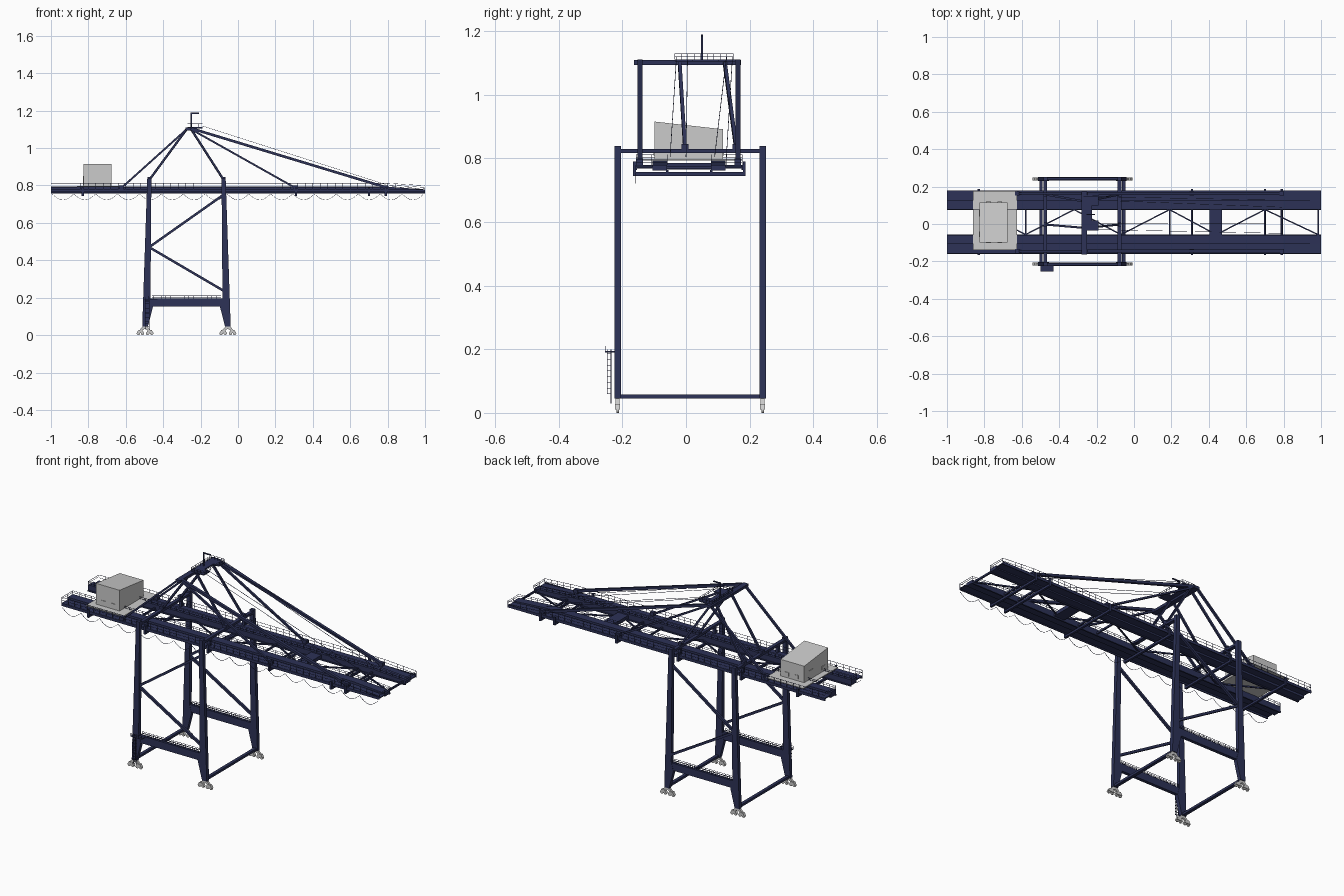
import bpy, bmesh, math
from mathutils import Vector as V

if "Cube" in bpy.data.objects:
    bpy.data.objects.remove(bpy.data.objects["Cube"])

navy = bpy.data.materials.new("navy_paint")
navy.diffuse_color = (0.026, 0.032, 0.095, 1)
navy.use_nodes = True
navy.node_tree.nodes["Principled BSDF"].inputs["Base Color"].default_value = navy.diffuse_color
CX, CY = -0.2755, 0.013          # centre of the portal frame
mx = lambda x: 2 * CX - x        # mirror across the portal in x


def finish(name, bm, mat=navy):
    bmesh.ops.recalc_face_normals(bm, faces=bm.faces)
    me = bpy.data.meshes.new(name)
    bm.to_mesh(me)
    bm.free()
    ob = bpy.data.objects.new(name, me)
    bpy.context.collection.objects.link(ob)
    if mat:
        me.materials.append(mat)
    return ob


def add_hexa(bm, c):
    v = [bm.verts.new(p) for p in c]
    for f in ((0, 1, 2, 3), (4, 5, 6, 7), (0, 1, 5, 4), (1, 2, 6, 5), (2, 3, 7, 6), (3, 0, 4, 7)):
        bm.faces.new([v[i] for i in f])


def bars(name, segs, mat=navy):
    """Square bars, each (start, end, width, height)."""
    bm = bmesh.new()
    for p, q, w, h in segs:
        p, q = V(p), V(q)
        d = (q - p).normalized()
        s = d.cross(V((0, 0, 1))) if abs(d.z) < 0.999 else V((1, 0, 0))
        s.normalize()
        u = s.cross(d)
        off = [s * a * w / 2 + u * b * h / 2 for a, b in ((-1, -1), (1, -1), (1, 1), (-1, 1))]
        add_hexa(bm, [p + o for o in off] + [q + o for o in off])
    return finish(name, bm, mat)


def boxes(name, items, mat=navy):
    """Boxes given as (x0, x1, y0, y1, z0, z1)."""
    bm = bmesh.new()
    for x0, x1, y0, y1, z0, z1 in items:
        r = [(x0, y0), (x1, y0), (x1, y1), (x0, y1)]
        add_hexa(bm, [(x, y, z0) for x, y in r] + [(x, y, z1) for x, y in r])
    return finish(name, bm, mat)


def prism(name, prof, a, b, axis='y', mat=navy):
    """Profile extruded along y (xz profile) or x (yz profile)."""
    bm = bmesh.new()
    put = (lambda u, w, t: (u, t, w)) if axis == 'y' else (lambda u, w, t: (t, u, w))
    A = [bm.verts.new(put(u, w, a)) for u, w in prof]
    B = [bm.verts.new(put(u, w, b)) for u, w in prof]
    bm.faces.new(A)
    bm.faces.new(B)
    n = len(prof)
    for i in range(n):
        bm.faces.new((A[i], A[(i + 1) % n], B[(i + 1) % n], B[i]))
    return finish(name, bm, mat)


def rail(p, q, h=0.019, step=0.04, t=0.0015):
    """Handrail segments: posts, top rail and mid rail."""
    p, q, up = V(p), V(q), V((0, 0, h))
    n = max(1, round((q - p).length / step))
    out = [(p + up, q + up, t, t), (p + up / 2, q + up / 2, t, t)]
    for i in range(n + 1):
        c = p.lerp(q, i / n)
        out.append((c, c + up, t, t))
    return out


# Portal legs, sill beams, braces and bogies
leg = [(-.485, .84), (-.463, .84), (-.468, .2), (-.455, .15), (-.482, .045), (-.512, .045)]
for side, y in (("front", -.215), ("back", .241)):
    prism(f"{side}_left_leg", leg, y - .0105, y + .0105)
    prism(f"{side}_right_leg", [(mx(x), z) for x, z in leg], y - .0105, y + .0105)
    boxes(f"{side}_sill_beam", [(-.47, mx(-.47), y - .009, y + .009, .153, .195)])
    bars(f"{side}_diagonal_braces", [((-.085, y, .745), (-.475, y, .47), .013, .013),
                                     ((-.475, y, .47), (-.065, y, .23), .013, .013)])
    bars(f"{side}_sill_railing", [s for o in (-.009, .009)
         for s in rail((-.46, y + o, .195), (mx(-.46), y + o, .195), .016, .025)])
    for lr, x in (("left", -.497), ("right", mx(-.497))):
        prism(f"{side}_{lr}_bogie_equaliser",
              [(x - .03, .026), (x - .012, .047), (x + .012, .047), (x + .03, .026),
               (x + .02, .022), (x, .034), (x - .02, .022)], y - .006, y + .006, mat=None)
        for k in (-1, 1):
            c = x + k * .025
            prism(f"{side}_{lr}_bogie_truck",
                  [(c - .02, .01), (c - .01, .028), (c + .01, .028), (c + .02, .01)],
                  y - .008, y + .008, mat=None)
            for w in (-.011, .011):
                prism(f"{side}_{lr}_wheel",
                      [(c + w + .009 * math.cos(a * math.pi / 6), .009 + .009 * math.sin(a * math.pi / 6))
                       for a in range(12)], y - .004, y + .004, mat=None)

# Cross beams tying front and back legs
bars("upper_portal_beams", [((x, -.225, .824), (x, .251, .824), .02, .013) for x in (-.474, mx(-.474))])
bars("lower_portal_beams", [((x, -.215, .052), (x, .241, .052), .018, .013) for x in (-.497, mx(-.497))])

# Access ladder and landing
lad = [((x, -.236, .03), (x, -.236, .2), .002, .002) for x in (-.495, -.475)]
lad += [((-.495, -.236, .035 + i * .012), (-.475, -.236, .035 + i * .012), .0015, .0015) for i in range(14)]
lad += [((x, -.247, .06), (x, -.247, .2), .0015, .0015) for x in (-.495, -.475)]
for i in range(8):
    z = .06 + i * .018
    lad += [((-.495, -.236, z), (-.495, -.247, z), .0015, .0015),
            ((-.475, -.236, z), (-.475, -.247, z), .0015, .0015),
            ((-.495, -.247, z), (-.475, -.247, z), .0015, .0015)]
lad += rail((-.5, -.252, .193), (-.43, -.252, .193), .016, .02)
bars("access_ladder", lad)
boxes("ladder_landing", [(-.5, -.43, -.254, -.222, .19, .194)])

# Twin boom girders with outer walkways and handrails
prof = [(-1, .762), (1, .762), (1, .779), (.8, .793), (-1, .793)]
walk = [(-1, .774), (1, .768), (1, .773), (.8, .78), (-1, .78)]
for side, s in (("front", -1), ("back", 1)):
    inner, mid, outer = (CY - .003 + s * v for v in (.069, .115, .167))
    prism(f"{side}_boom_girder", prof, inner, mid)
    prism(f"{side}_boom_walkway", walk, mid, outer)
    boxes(f"{side}_boom_edge_channel", [(-1, 1, outer - .0025, outer + .0025, .764, .779)])
    r = []
    for y, z in ((outer, .779), (inner, .793)):
        h = .812 - z
        r += rail((-1, y, z), (.8, y, z), h) + rail((.8, y, z), (1, y, z - .013), h)
    r += rail((-1, inner, .793), (-1, outer, .793)) + rail((1, inner, .779), (1, outer, .779))
    bars(f"{side}_boom_railing", r)
    # trolley rail under the inner edge
    boxes(f"{side}_trolley_rail", [(-1, 1, inner - .004, inner + .004, .757, .764)])

# Boom cross frames, plan bracing and end tie
boxes("boom_cross_frames", [b for x in (-.83, -.474, -.077, .31, .70, .79) for b in (
    (x - .006, x + .006, -.163, .185, .745, .757),
    (x - .006, x + .006, -.166, -.158, .745, .79),
    (x - .006, x + .006, .179, .187, .745, .79))])
nodes = [(-.83, .077), (-.58, -.057), (-.32, .077), (-.07, -.057), (.19, .077), (.44, -.057), (.70, .077), (.985, -.057)]
br = [((a[0], a[1], .77), (b[0], b[1], .77), .007, .007) for a, b in zip(nodes, nodes[1:])]
br += [((x, -.06, .772), (x, .08, .772), .008, .01) for x in (-.58, .19, .31, .70, .79, .985)]
bars("boom_plan_bracing", br)
boxes("trolley", [(.405, .47, -.06, .08, .766, .786)])

# Hanging cable loops along the front walkway
loops, n, k = [], 17, 8
for i in range(n):
    x0, w = -.995 + i * .117, .117
    pts = [(x0 + w * j / k, -.159, .755 - .033 * math.sin(math.pi * j / k)) for j in range(k + 1)]
    loops += [(a, b, .0015, .0015) for a, b in zip(pts, pts[1:])]
bars("cable_festoon", loops)

# Apex beam, service platform and mast
bars("apex_beam", [((-.265, -.163, 1.102), (-.265, .173, 1.102), .03, .015)])
boxes("apex_platform", [(-.27, -.225, -.035, .155, 1.105, 1.112), (-.23, -.19, -.035, .02, 1.105, 1.112),
                        (-.23, -.19, .1, .155, 1.105, 1.112)])
ring = [(-.27, -.035, 1.112), (-.19, -.035, 1.112), (-.19, .148, 1.112), (-.27, .148, 1.112)]
bars("apex_railing", [s for i in range(4) for s in rail(ring[i], ring[(i + 1) % 4], .018, .02)])
bars("apex_mast", [((-.25, .05, 1.11), (-.25, .05, 1.19), .006, .006),
                   ((-.253, .05, 1.186), (-.208, .05, 1.186), .006, .006)])

# A-frame legs standing on the portal beams
af = []
for yb, yt in ((-.003, -.02), (.158, .122)):
    af += [((-.474, yb, .83), (-.275, yt, 1.1), .011, .011),
           ((-.077, yb, .83), (-.25, yt, 1.1), .011, .011)]
bars("a_frame_legs", af)
boxes("a_frame_feet", [(x - .01, x + .01, y - .011, y + .011, .828, .845)
                       for x in (-.474, -.077) for y in (-.003, .158)])

# Stays from the apex to the boom, plus girder hangers at the portal
st = []
for y in (-.145, .163):
    st += [((-.275, y, 1.1), (-.625, y, .785), .013, .01),
           ((-.25, y, 1.1), (.31, y, .785), .012, .01),
           ((-.25, y, 1.105), (.79, y, .79), .016, .014)]
    st += [((x, y, .775), (x, y, .825), .016, .014) for x in (-.474, -.077)]
bars("boom_stays", st)
boxes("stay_anchors", [(x - .012, x + .012, y - .01, y + .01, .775, .8)
                       for x in (-.625, .31, .79) for y in (-.145, .163)])
bars("hoist_ropes", [((-.19, a, 1.118), (.79, b, .805), .0018, .0018)
                     for a, b in ((-.03, -.05), (.005, 0), (.127, .09), (.146, .127))])

# Machinery house with sloping roof on a grey deck
boxes("machinery_deck", [(-.86, -.625, -.14, .176, .793, .798)], None)
prism("machinery_house", [(-.099, .798), (.116, .798), (.116, .892), (-.099, .916)], -.826, -.677, 'x', None)
boxes("house_doors_and_vents", [(-.829, -.825, .04, .075, .8, .85), (-.829, -.825, -.07, -.04, .81, .83),
                                (-.79, -.765, .115, .119, .81, .83), (-.73, -.705, .115, .119, .81, .83),
                                (-.79, -.765, -.102, -.098, .81, .83), (-.73, -.705, -.102, -.098, .81, .83)], None)
